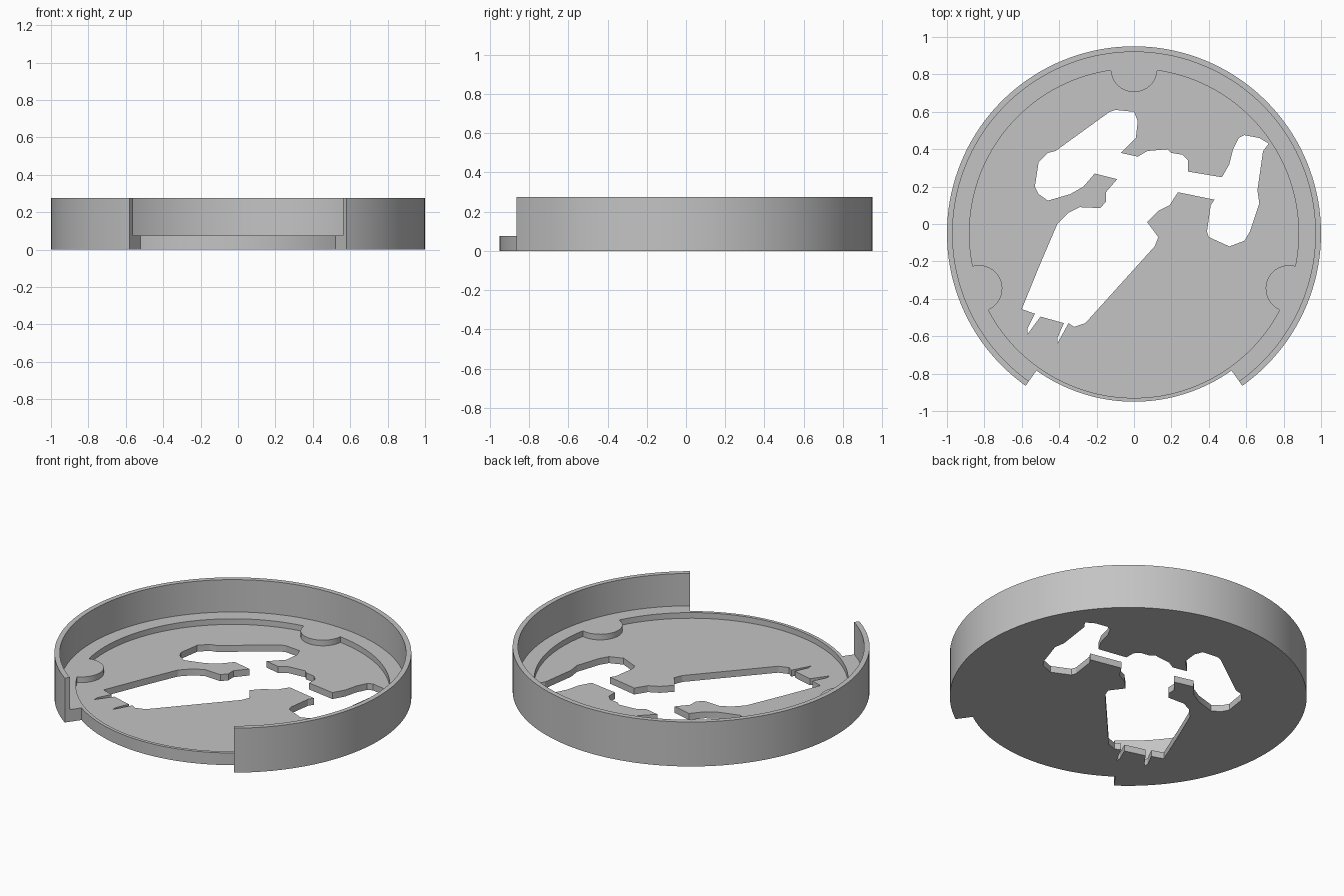
import bpy
import bmesh
from math import sin, cos, asin, radians, degrees

CENTRE_Y = -0.05        # the round body is offset because the front is cut back
OUTER, WELL, RECESS, FRONT = 1.0, 0.97, 0.88, 0.9
TOP, LEDGE, FLOOR = 0.275, 0.075, 0.04
TAB, GAP = 0.125, 35.4

cube = bpy.data.objects.get("Cube")
if cube:
    bpy.data.objects.remove(cube, do_unlink=True)

grey = bpy.data.materials.new("plain grey")
grey.use_nodes = True
colour = (0.55, 0.55, 0.55, 1)
grey.diffuse_color = colour
grey.node_tree.nodes["Principled BSDF"].inputs["Base Color"].default_value = colour


def arc(radius, start, end, steps, centre=(0, CENTRE_Y)):
    """Points along an arc, angles in degrees, both ends included."""
    angles = [radians(start + (end - start) * i / steps) for i in range(steps + 1)]
    return [(centre[0] + radius * cos(a), centre[1] + radius * sin(a)) for a in angles]


def prism(name, outline, bottom, top):
    """Extrude a closed flat outline between two heights."""
    bm = bmesh.new()
    face = bm.faces.new([bm.verts.new((x, y, bottom)) for x, y in outline])
    grown = bmesh.ops.extrude_face_region(bm, geom=[face])
    raised = [v for v in grown["geom"] if isinstance(v, bmesh.types.BMVert)]
    bmesh.ops.translate(bm, verts=raised, vec=(0, 0, top - bottom))
    bmesh.ops.recalc_face_normals(bm, faces=bm.faces)
    mesh = bpy.data.meshes.new(name)
    bm.to_mesh(mesh)
    bm.free()
    mesh.materials.append(grey)
    obj = bpy.data.objects.new(name, mesh)
    bpy.context.collection.objects.link(obj)
    return obj


def carve(target, cutter):
    """Subtract the cutter from the target and discard it."""
    cutter.hide_render = True
    mod = target.modifiers.new("carve", "BOOLEAN")
    mod.operation = "DIFFERENCE"
    mod.solver = "EXACT"
    mod.object = cutter
    bpy.context.view_layer.objects.active = target
    bpy.ops.object.modifier_apply(modifier=mod.name)
    bpy.data.objects.remove(cutter, do_unlink=True)


# Round body and the wide well inside its thin wall
tray = prism("round_tray", arc(OUTER, 0, 360, 144)[:-1], 0, TOP)
carve(tray, prism("well_cutter", arc(WELL, 0, 360, 144)[:-1], LEDGE, TOP + 0.1))

# Recessed floor, leaving a ledge with three rounded tabs
half = degrees(2 * asin(TAB / 2 / RECESS))
tab_angles = [-19.6, 90, 199.6]
recess = []
for angle, following in zip(tab_angles, tab_angles[1:] + [tab_angles[0] + 360]):
    tab_centre = arc(RECESS, angle, angle, 1)[0]
    recess += arc(TAB, angle - 90 - half / 2, angle - 270 + half / 2, 20, tab_centre)
    recess += arc(RECESS, angle + half, following - half, 40)[1:-1]
carve(tray, prism("recess_cutter", recess, FLOOR, TOP + 0.1))

# Front opening in the wall
opening = arc(FRONT, -90 - GAP, -90 + GAP, 36) + arc(1.3, -90 + GAP, -90 - GAP, 12)
carve(tray, prism("opening_cutter", opening, -0.1, TOP + 0.1))

# Irregular hole through the floor: one closed outline, in stretches
upper_arm = [(-.13, .6), (-.1, .61), (0, .6), (.02, .55), (.01, .46), (-.07, .38),
             (.02, .36), (.07, .39), (.18, .4), (.2, .38), (.26, .37), (.29, .34),
             (.29, .28), (.47, .25)]
right_lobe = [(.51, .32), (.53, .4), (.56, .46), (.59, .475), (.67, .46), (.72, .43),
              (.69, .39), (.66, .18), (.67, .11), (.62, -.04), (.59, -.09), (.51, -.12),
              (.4, -.07), (.39, -.04), (.41, .1), (.43, .13)]
lower_body = [(.235, .17), (.19, .1), (.13, .07), (.07, .01), (.13, -.07), (.11, -.12),
              (-.26, -.53), (-.32, -.55), (-.35, -.53), (-.41, -.64), (-.41, -.61),
              (-.375, -.53), (-.5, -.495), (-.57, -.59), (-.57, -.56), (-.53, -.48),
              (-.6, -.455), (-.5, -.21), (-.41, 0), (-.35, .06), (-.29, .09)]
left_lobe = [(-.18, .085), (-.15, .12), (-.15, .17), (-.09, .24), (-.21, .27),
             (-.27, .2), (-.34, .16), (-.46, .125), (-.51, .16), (-.53, .2),
             (-.51, .33), (-.46, .38), (-.42, .39)]
hole = upper_arm + right_lobe + lower_body + left_lobe
carve(tray, prism("hole_cutter", hole, -0.1, TOP + 0.1))

# Smooth curved walls, crisp edges
bpy.ops.object.select_all(action="DESELECT")
tray.select_set(True)
bpy.context.view_layer.objects.active = tray
bpy.ops.object.shade_smooth_by_angle(angle=radians(20))
